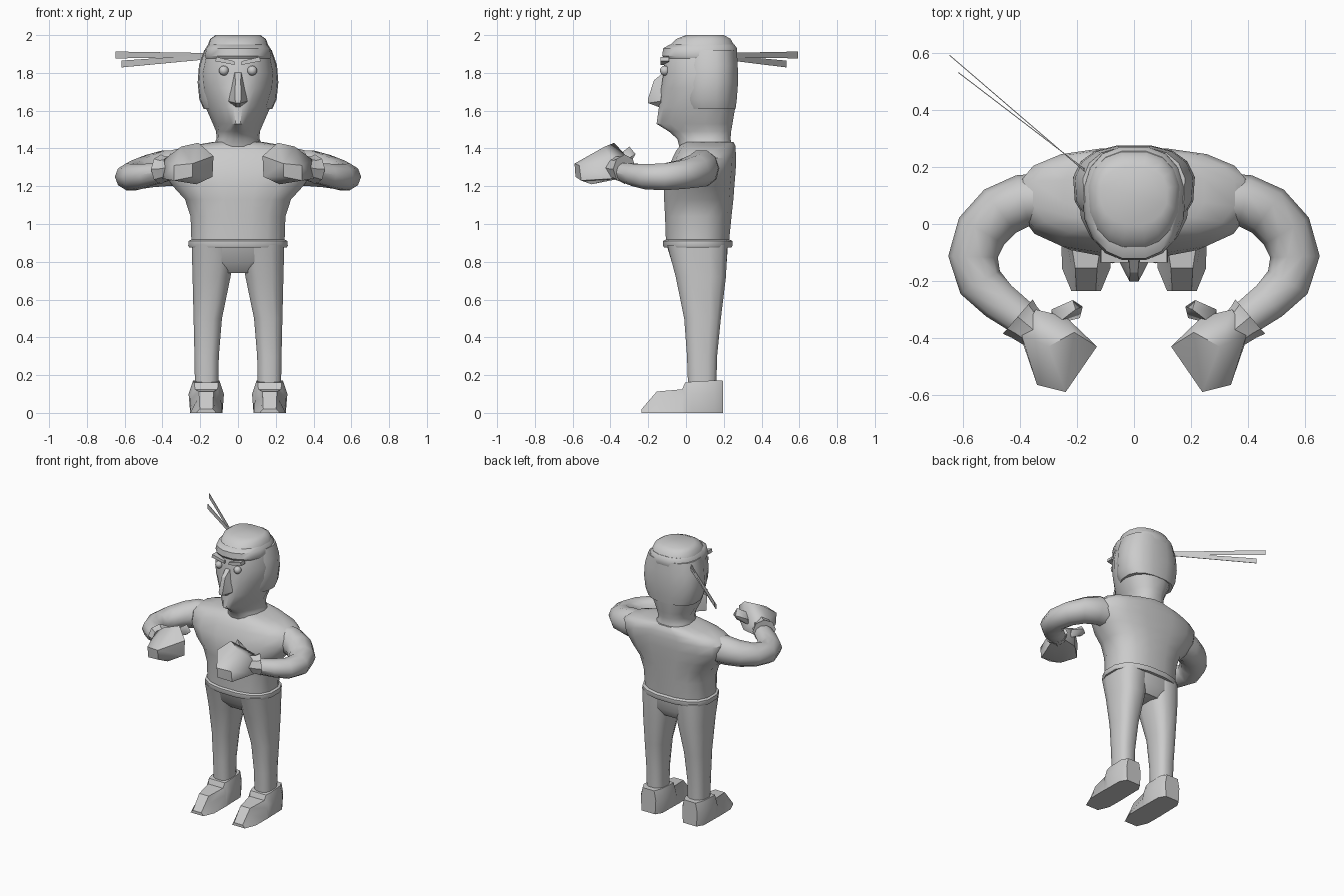
import bpy, bmesh, math
from mathutils import Vector


def finish(name, bm, mirror=False, angle=40):
    bmesh.ops.recalc_face_normals(bm, faces=bm.faces)
    me = bpy.data.meshes.new(name)
    bm.to_mesh(me)
    bm.free()
    ob = bpy.data.objects.new(name, me)
    bpy.context.collection.objects.link(ob)
    bpy.ops.object.select_all(action='DESELECT')
    ob.select_set(True)
    bpy.context.view_layer.objects.active = ob
    bpy.ops.object.shade_smooth_by_angle(angle=math.radians(angle))
    if mirror:
        ob.modifiers.new("mirror", 'MIRROR').use_mirror_merge = False
    return ob


def loft(name, rings, mirror=False, angle=40):
    bm = bmesh.new()
    loops = [[bm.verts.new(p) for p in r] for r in rings]
    n = len(loops[0])
    for a, b in zip(loops, loops[1:]):
        for i in range(n):
            j = (i + 1) % n
            bm.faces.new((a[i], a[j], b[j], b[i]))
    bm.faces.new(loops[0])
    bm.faces.new(loops[-1])
    return finish(name, bm, mirror, angle)


def hull(name, pts, mirror=False, angle=40):
    bm = bmesh.new()
    for p in pts:
        bm.verts.new(p)
    res = bmesh.ops.convex_hull(bm, input=bm.verts)
    junk = {v for v in res["geom_interior"] + res["geom_unused"]
            if isinstance(v, bmesh.types.BMVert)}
    bmesh.ops.delete(bm, geom=list(junk), context='VERTS')
    return finish(name, bm, mirror, angle)


def oval(z, hw, front, back, cx=0.0, taper=0.0, power=2.5, n=16):
    """Horizontal superellipse; taper narrows it towards the front."""
    pts = []
    for i in range(n):
        t = 2 * math.pi * (i + 0.5) / n
        c, s = math.cos(t), math.sin(t)
        x = math.copysign(abs(c) ** (2 / power), c)
        y = math.copysign(abs(s) ** (2 / power), s)
        k = 1 - taper * max(0, -y)
        pts.append((cx + hw * x * k, (front + back) / 2 + (back - front) / 2 * y / 0.98, z))
    return pts


def tube(name, path, n=10):
    """Path entries: x, y, z, horizontal radius, vertical radius."""
    rings = []
    for i, (x, y, z, rh, rv) in enumerate(path):
        a, b = path[max(i - 1, 0)], path[min(i + 1, len(path) - 1)]
        d = Vector((b[0] - a[0], b[1] - a[1], 0)).normalized()
        side = Vector((-d.y, d.x, 0))
        rings.append([Vector((x, y, z)) + side * rh * math.cos(2 * math.pi * k / n)
                      + Vector((0, 0, rv * math.sin(2 * math.pi * k / n))) for k in range(n)])
    return loft(name, rings, True)


# Shirt and its hem
loft("shirt", [oval(*r) for r in [
    (.89, .25, -.105, .225), (1.04, .255, -.11, .24), (1.13, .285, -.115, .25),
    (1.20, .35, -.115, .255), (1.28, .405, -.10, .262), (1.35, .41, -.07, .265),
    (1.39, .36, -.05, .262), (1.415, .25, -.03, .26), (1.435, .13, -.01, .25)]])
loft("shirt_hem", [oval(.875, .262, -.115, .24), oval(.885, .268, -.12, .245),
                   oval(.91, .265, -.12, .245), oval(.918, .25, -.105, .23)])

# Trousers
loft("hips", [oval(.90, .248, -.105, .222), oval(.80, .243, -.075, .215),
              oval(.74, .15, -.02, .18)])
loft("legs", [oval(z, hw, f, b, cx, 0, 2.8, 12) for z, hw, f, b, cx in [
    (.89, .118, -.10, .22, .13), (.72, .103, -.055, .212, .14), (.5, .077, -.01, .185, .16),
    (.3, .066, .005, .165, .166), (.1, .063, .012, .16, .166)]], True)


# Shoes, lofted from heel to toe
def shoe_section(y, hw, hw_top, h):
    return [(.168 + dx, y, z) for dx, z in
            [(-hw, 0), (hw, 0), (hw_top * 1.1, h * .6), (hw_top * .85, h),
             (-hw_top * .85, h), (-hw_top * 1.1, h * .6)]]


loft("shoes", [shoe_section(*s) for s in [
    (.197, .055, .055, .17), (.15, .083, .082, .172), (.03, .085, .085, .165),
    (-.005, .086, .075, .16), (-.02, .087, .07, .125), (-.155, .085, .045, .113),
    (-.235, .052, .04, .02)]], True, 35)

# Arms, cuffs, fists, thumbs
tube("arms", [(.30, .09, 1.295, .09, .10), (.39, .082, 1.295, .092, .10),
              (.47, .045, 1.28, .094, .09), (.535, -.025, 1.262, .092, .08),
              (.565, -.115, 1.25, .087, .075), (.54, -.205, 1.25, .08, .07),
              (.475, -.27, 1.26, .07, .062), (.36, -.355, 1.28, .058, .05)])
tube("cuffs", [(.408, -.325, 1.29, .08, .078), (.385, -.345, 1.29, .07, .066),
               (.33, -.39, 1.30, .06, .06)], 8)
hull("fists", [
    (.345, -.30, 1.25), (.345, -.30, 1.34), (.40, -.39, 1.24), (.395, -.39, 1.34),
    (.24, -.325, 1.37), (.24, -.325, 1.25), (.21, -.38, 1.43), (.13, -.43, 1.36),
    (.135, -.43, 1.25), (.24, -.59, 1.32), (.24, -.585, 1.25), (.34, -.565, 1.31),
    (.34, -.555, 1.23), (.22, -.50, 1.21), (.30, -.43, 1.41)], True, 50)
hull("thumbs", [
    (.18, -.29, 1.36), (.215, -.267, 1.37), (.205, -.30, 1.41), (.19, -.33, 1.35),
    (.29, -.30, 1.35), (.29, -.32, 1.30), (.27, -.35, 1.37), (.21, -.29, 1.33)], True, 60)

# Head with neck and chin
loft("head", [oval(*r) for r in [
    (1.39, .15, -.03, .25, 0, .2), (1.45, .115, -.045, .235, 0, .3),
    (1.49, .118, -.09, .238, 0, .5), (1.53, .135, -.155, .245, 0, .7),
    (1.62, .175, -.142, .26, 0, .5), (1.72, .198, -.13, .268, 0, .3),
    (1.80, .20, -.118, .268, 0, .2), (1.88, .182, -.115, .265, 0, .2),
    (1.94, .165, -.09, .258, 0, .15), (1.98, .15, -.05, .235, 0, .1),
    (2.0, .12, 0, .20, 0, .1)]])
loft("hair", [oval(*r, 0, .1) for r in [
    (1.61, .185, -.015, .262), (1.66, .208, -.03, .268), (1.75, .217, -.03, .275),
    (1.84, .210, -.03, .273), (1.92, .182, -.03, .268)]])

# Headband and its trailing ribbons
loft("headband", [oval(*r, 0, .15) for r in [
    (1.875, .178, -.115, .262), (1.89, .185, -.125, .27), (1.93, .175, -.12, .27),
    (1.95, .16, -.085, .255)]])
for i, (end, z0, z1) in enumerate([((-.647, .592), 1.893, 1.895), ((-.617, .532), 1.885, 1.847)]):
    a, b = Vector((-.15, .165 + .01 * i, 0)), Vector((*end, 0))
    side = Vector((.001, .0012, 0))
    loft(f"ribbon_{i + 1}", [[p + side * s + Vector((0, 0, z + h))
                              for s, h in [(-1, -w), (1, -w), (1, w), (-1, w)]]
                             for p, z, w in [(a, z0, .012), (b, z1, .018)]])

# Face
hull("nose", [(s * x, y, z) for s in (1, -1) for x, y, z in [
    (.018, -.11, 1.81), (.014, -.17, 1.76), (.016, -.202, 1.66), (.05, -.135, 1.65),
    (.012, -.20, 1.64), (.01, -.12, 1.61)]], False, 30)
hull("eyebrows", [(x, y, z) for x, z in [
    (.018, 1.842), (.02, 1.862), (.12, 1.862), (.115, 1.885)] for y in (-.09, -.135)], True)
bm = bmesh.new()
bmesh.ops.create_uvsphere(bm, u_segments=12, v_segments=8, radius=.026)
bmesh.ops.translate(bm, vec=(.075, -.112, 1.812), verts=bm.verts)
finish("eyes", bm, True)
